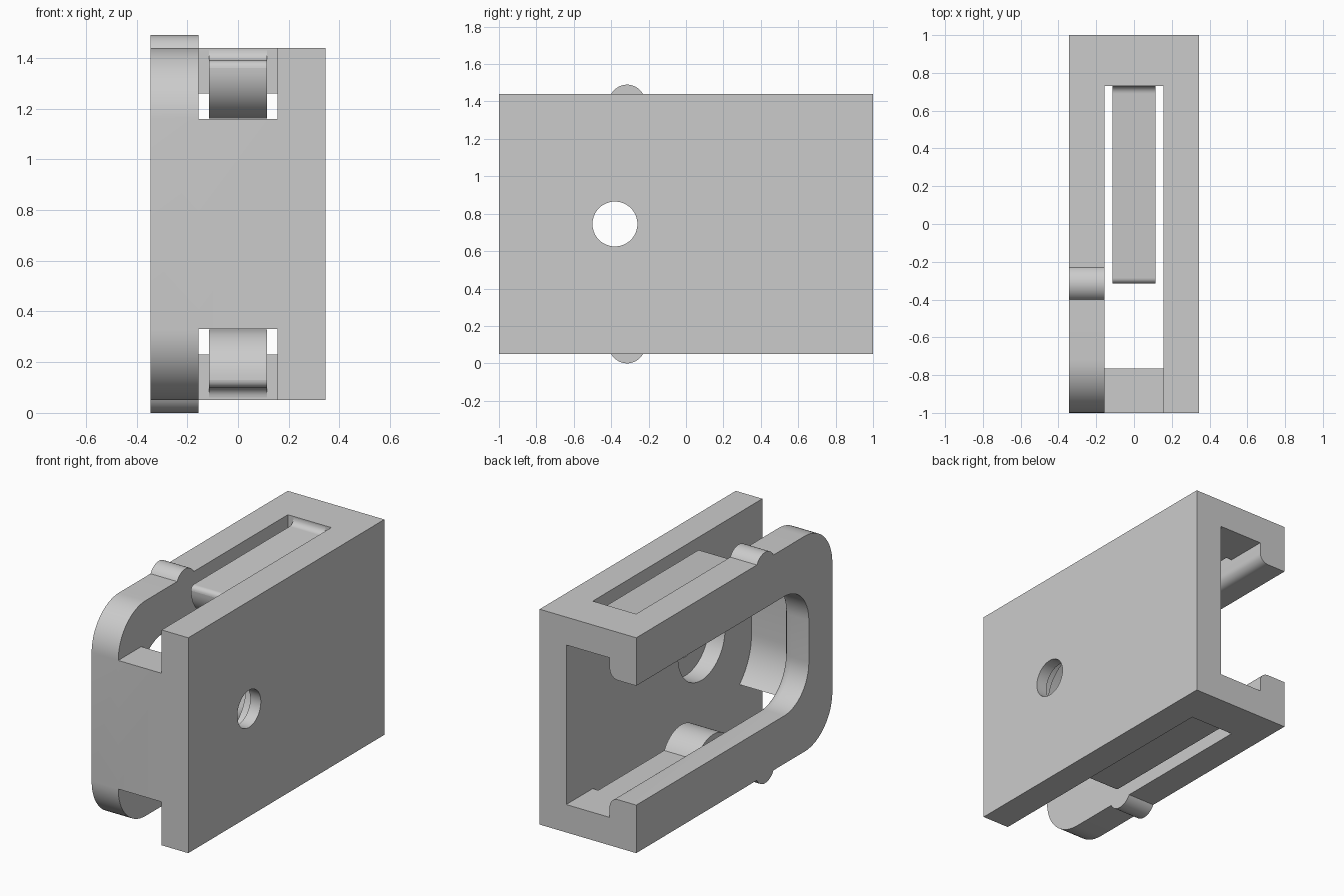
import bpy, bmesh
from math import sin, cos, pi, radians, sqrt

MID = 0.745                 # height of the symmetry plane
X_OUT, X_IN = 0.345, 0.155  # outer faces and cavity faces
HALF = 0.695                # half height of the body

cube = bpy.data.objects.get("Cube")
if cube:
    bpy.data.objects.remove(cube, do_unlink=True)

grey = bpy.data.materials.new("light grey plastic")
grey.use_nodes = True
colour = (0.6, 0.6, 0.6, 1)
grey.diffuse_color = colour
grey.node_tree.nodes["Principled BSDF"].inputs["Base Color"].default_value = colour


def loft(name, rings):
    """Solid through rings of points, capped at both ends."""
    bm = bmesh.new()
    loops = [[bm.verts.new(p) for p in ring] for ring in rings]
    n = len(loops[0])
    for a, b in zip(loops, loops[1:]):
        for i in range(n):
            j = (i + 1) % n
            bm.faces.new((a[i], a[j], b[j], b[i]))
    bm.faces.new(loops[0][::-1])
    bm.faces.new(loops[-1])
    bmesh.ops.recalc_face_normals(bm, faces=bm.faces[:])
    mesh = bpy.data.meshes.new(name)
    bm.to_mesh(mesh)
    bm.free()
    mesh.materials.append(grey)
    obj = bpy.data.objects.new(name, mesh)
    bpy.context.collection.objects.link(obj)
    return obj


def prism(name, outline, x0, x1):
    """Extrude a (y, z) outline along x."""
    return loft(name, [[(x, y, z) for y, z in outline] for x in (x0, x1)])


def arc(cy, cz, r, a0, a1, steps=16):
    angles = [radians(a0 + (a1 - a0) * i / steps) for i in range(steps + 1)]
    return [(cy + r * cos(a), cz + r * sin(a)) for a in angles]


def box(name, x0, x1, y0, y1, z0, z1):
    return prism(name, [(y0, z0), (y1, z0), (y1, z1), (y0, z1)], x0, x1)


def round_front(front, back, half, r):
    """Outline with square back corners and rounded front corners."""
    cy, dz = front + r, half - r
    return ([(back, MID - half), (back, MID + half)]
            + arc(cy, MID + dz, r, 90, 180) + arc(cy, MID - dz, r, 180, 270))


def disc(name, y, z, r, x0, x1):
    return prism(name, arc(y, z, r, 0, 360 - 360 / 64, 63), x0, x1)


def combine(target, tool, operation):
    mod = target.modifiers.new(operation, "BOOLEAN")
    mod.operation, mod.solver, mod.object = operation, "EXACT", tool
    bpy.context.view_layer.objects.active = target
    bpy.ops.object.modifier_apply(modifier=mod.name)
    bpy.data.objects.remove(tool, do_unlink=True)


def smooth(obj):
    bpy.ops.object.select_all(action="DESELECT")
    obj.select_set(True)
    bpy.context.view_layer.objects.active = obj
    bpy.ops.object.shade_smooth_by_angle(angle=radians(30))


# Body: rounded channel block joined to the full back plate
body = prism("channel_body", round_front(-1, 1, HALF, 0.28), -X_OUT, 0.2)
combine(body, box("plate", X_IN, X_OUT, -1, 1, MID - HALF, MID + HALF), "UNION")

# Snap ridges on the outer edges of the lip
for s in (-1, 1):
    ridge = disc("ridge", -0.315, MID + s * 0.648, 0.097, -X_OUT, -X_IN)
    combine(body, ridge, "UNION")

# Undercut cavity: lip window, rounded lip edge, then wider channel
fillet = 0.06
steps = [(-0.5, 0)]
for i in range(9):
    a = pi / 2 * i / 8
    steps.append((-X_IN - fillet + fillet * sin(a), fillet * (1 - cos(a))))
steps += [(-X_IN, 0.13), (X_IN, 0.13)]
cavity = loft("cavity", [[(x, y, z) for y, z in
                          round_front(-0.76 - o, 1.2, 0.385 + o, 0.25 + o)]
                         for x, o in steps])
combine(body, cavity, "DIFFERENCE")

# Open slots through the top and bottom, around the spring tongues
for z0, z1 in ((1.16, 1.6), (-0.11, 0.33)):
    combine(body, box("slot", -X_IN, X_IN, -1.2, 0.73, z0, z1), "DIFFERENCE")

# Counterbored hole in the plate
combine(body, disc("hole", -0.38, MID, 0.12, 0.1, 0.5), "DIFFERENCE")
combine(body, disc("counterbore", -0.38, MID, 0.24, 0.1, 0.27), "DIFFERENCE")
smooth(body)

# Spring tongues with a rounded catch at the free end
catch = 0.2
reach = sqrt(catch ** 2 - 0.1 ** 2)
outline = [(0.73, 1.26)]
start = -30
outline += arc(-0.115, 1.36, catch, start, -180, 24)
outline += arc(-0.285, 1.36, 0.03, 180, 90, 6)
outline += arc(0.69, 1.43, 0.04, -90, 0, 6)
for name, s in (("top_tongue", 1), ("bottom_tongue", -1)):
    pts = [(y, MID + s * (z - MID)) for y, z in outline]
    smooth(prism(name, pts, -0.115, 0.115))
